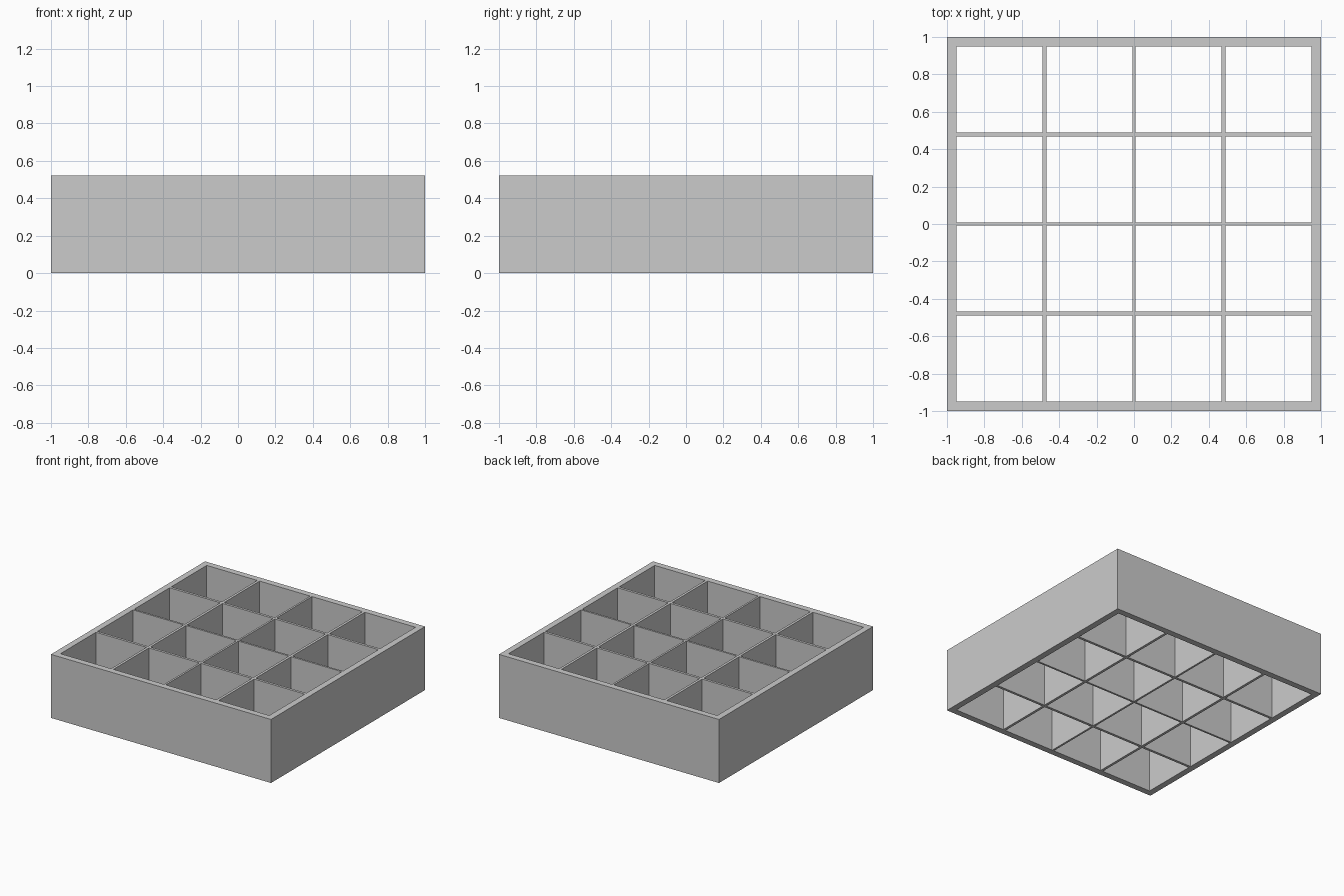
import bpy, bmesh

if "Cube" in bpy.data.objects:
    bpy.data.objects.remove(bpy.data.objects["Cube"])

HEIGHT = 0.522
# Wall and divider edges along one axis; even-numbered bands are solid
half = [0.008, 0.468, 0.489, 0.949, 1.0]
edges = [-v for v in reversed(half)] + half


# Open compartment tray: rim and crossing dividers as one clean lattice
bm = bmesh.new()
n = len(edges)
grid = [[bm.verts.new((x, y, 0)) for y in edges] for x in edges]
for i in range(n - 1):
    for j in range(n - 1):
        if i % 2 == 0 or j % 2 == 0:
            bm.faces.new((grid[i][j], grid[i + 1][j],
                          grid[i + 1][j + 1], grid[i][j + 1]))

# Raise the lattice to full height, keeping the underside
result = bmesh.ops.extrude_face_region(bm, geom=bm.faces[:], use_keep_orig=True)
top = [g for g in result["geom"] if isinstance(g, bmesh.types.BMVert)]
bmesh.ops.translate(bm, verts=top, vec=(0, 0, HEIGHT))
bmesh.ops.recalc_face_normals(bm, faces=bm.faces[:])

mesh = bpy.data.meshes.new("compartment_tray")
bm.to_mesh(mesh)
bm.free()
tray = bpy.data.objects.new("compartment_tray", mesh)
bpy.context.collection.objects.link(tray)
